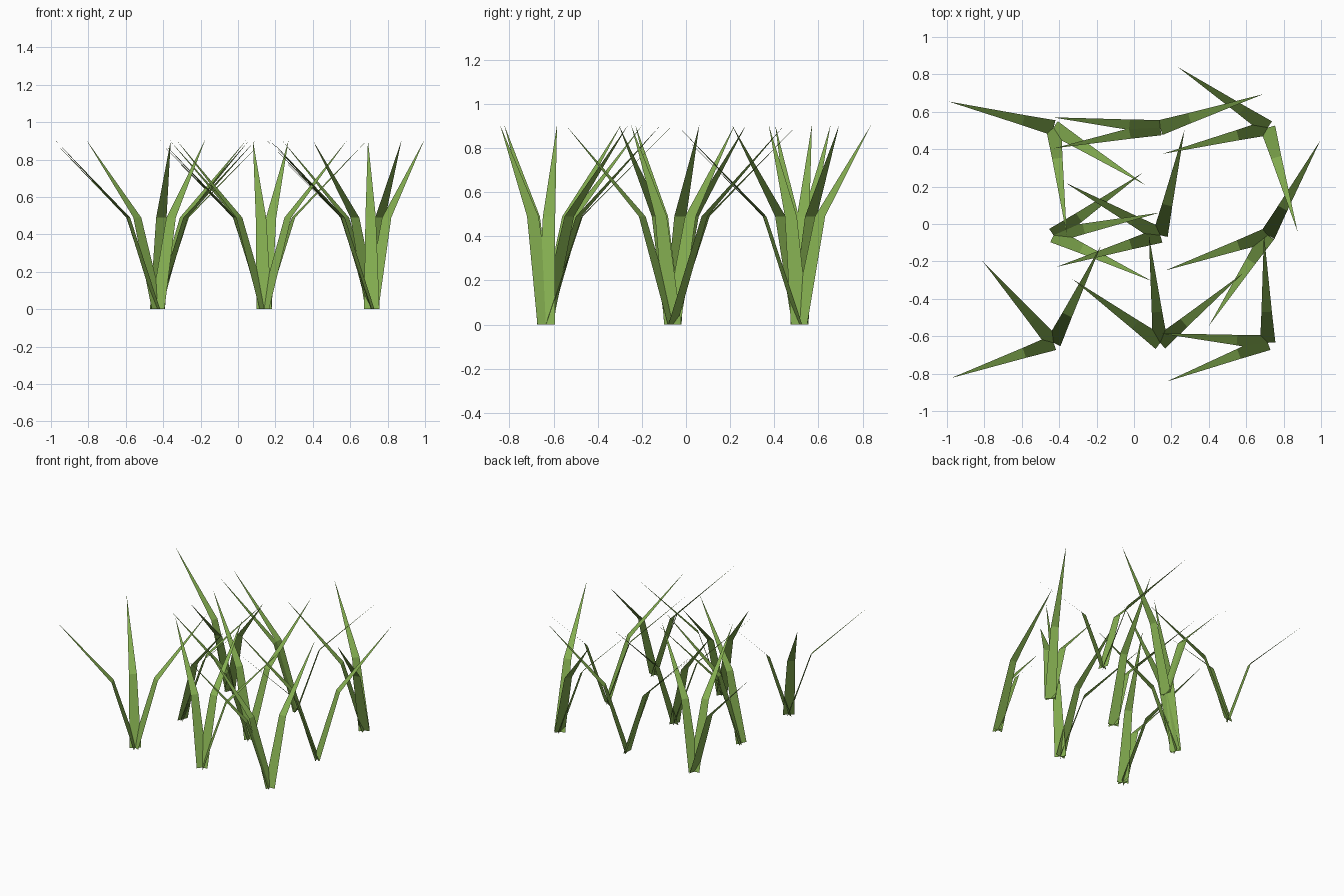
import bpy, bmesh, math
from mathutils import Vector

if "Cube" in bpy.data.objects:
    bpy.data.objects.remove(bpy.data.objects["Cube"])

grass = bpy.data.materials.new("grass_green")
grass.diffuse_color = (0.23, 0.42, 0.08, 1)
grass.use_nodes = True
grass.node_tree.nodes["Principled BSDF"].inputs["Base Color"].default_value = grass.diffuse_color

# Blade profile: outward reach, height, half width
BASE, BEND, TIP = (0.0, 0.0, 0.041), (0.165, 0.49, 0.028), (0.58, 0.905, 0.0)


def add_blade(bm, degrees):
    """One bent, tapering leaf: a lower quad and a pointed upper triangle."""
    a = math.radians(degrees)
    out = Vector((math.cos(a), math.sin(a), 0))
    side = Vector((-math.sin(a), math.cos(a), 0))

    def point(ring, s):
        reach, height, half = ring
        return bm.verts.new(out * reach + side * half * s + Vector((0, 0, height)))

    b0, b1 = point(BASE, -1), point(BASE, 1)
    m0, m1 = point(BEND, -1), point(BEND, 1)
    tip = point(TIP, 0)
    bm.faces.new((b0, m0, m1, b1))
    bm.faces.new((m0, tip, m1))


# Headings of the three leaves in each tuft, rows running front to back
COLUMNS = (-0.43, 0.14, 0.715)
ROWS = {
    -0.635: ((199, 131, 64), (144, 96, 40), (201, 92, 175)),
    -0.06: ((35, -25, 12), (151, 197, 77), (199, 61, 237)),
    0.515: ((166, -32, -83), (174.5, 18, 191), (146, 194, -74)),
}

# Grass tufts
for y, tufts in ROWS.items():
    for x, headings in zip(COLUMNS, tufts):
        bm = bmesh.new()
        for h in headings:
            add_blade(bm, h)
        for f in bm.faces:
            f.normal_update()
            if f.normal.z < 0:
                f.normal_flip()
        mesh = bpy.data.meshes.new("grass_tuft")
        bm.to_mesh(mesh)
        bm.free()
        mesh.materials.append(grass)
        tuft = bpy.data.objects.new("grass_tuft", mesh)
        tuft.location = (x, y, 0)
        bpy.context.collection.objects.link(tuft)
